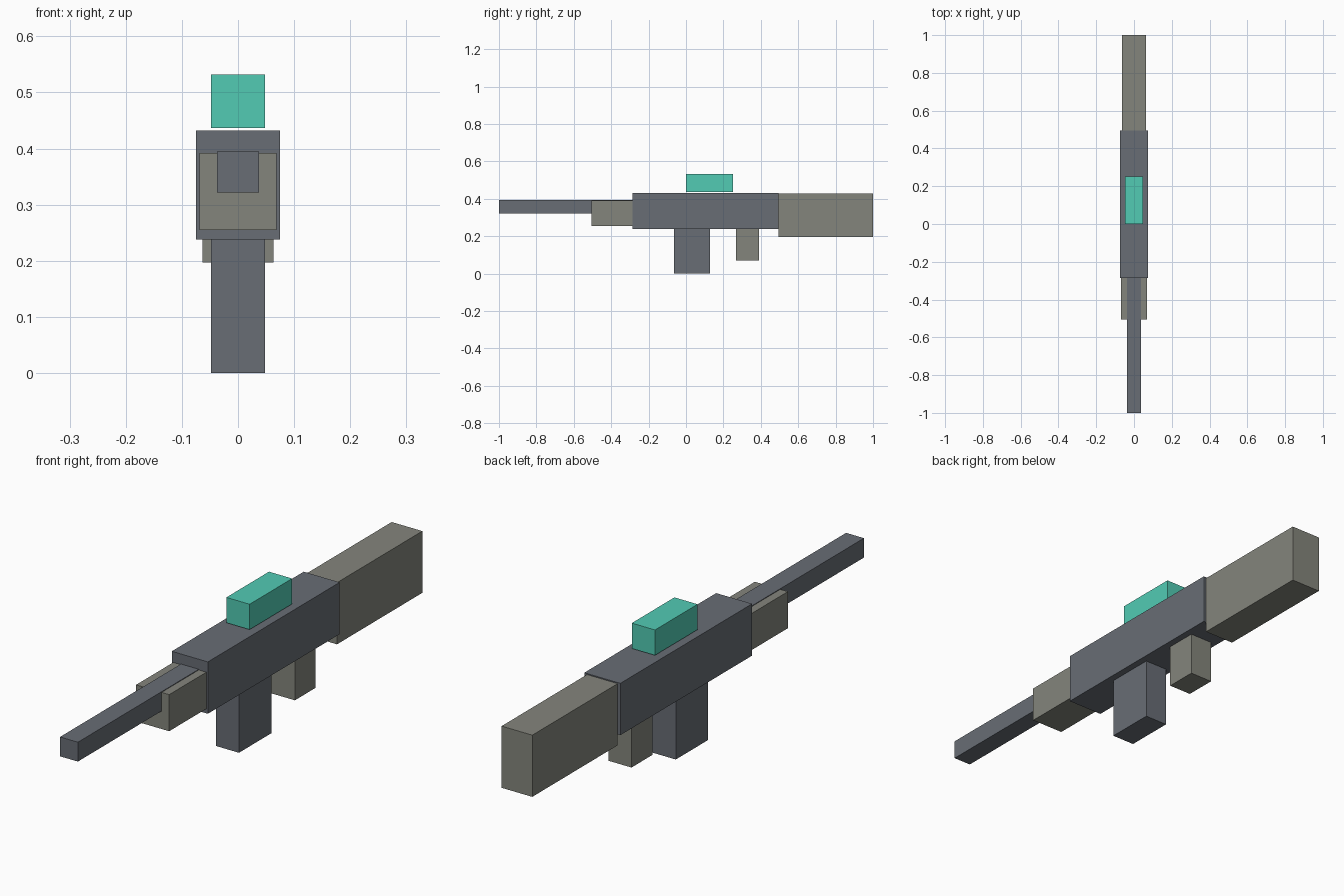
import bpy
import bmesh
from mathutils import Vector

cube = bpy.data.objects.get("Cube")
if cube:
    bpy.data.objects.remove(cube, do_unlink=True)


def material(name, rgb):
    mat = bpy.data.materials.new(name)
    mat.use_nodes = True
    colour = (*rgb, 1.0)
    mat.diffuse_color = colour
    mat.node_tree.nodes["Principled BSDF"].inputs["Base Color"].default_value = colour
    return mat


slate = material("slate grey", (0.138, 0.153, 0.178))
olive = material("olive grey", (0.231, 0.235, 0.202))
teal = material("teal", (0.084, 0.597, 0.456))


def box(name, half_width, y_range, z_range, mat):
    """Box centred on x = 0, spanning the given depth and height."""
    (y0, y1), (z0, z1) = y_range, z_range
    size = Vector((2 * half_width, y1 - y0, z1 - z0))
    bm = bmesh.new()
    bmesh.ops.create_cube(bm, size=1.0)
    bmesh.ops.scale(bm, vec=size, verts=bm.verts)
    mesh = bpy.data.meshes.new(name)
    bm.to_mesh(mesh)
    bm.free()
    mesh.materials.append(mat)
    obj = bpy.data.objects.new(name, mesh)
    obj.location = (0, (y0 + y1) / 2, (z0 + z1) / 2)
    bpy.context.collection.objects.link(obj)
    return obj


# Main body and the stock behind it
box("receiver", 0.0745, (-0.285, 0.495), (0.238, 0.432), slate)
box("stock", 0.0635, (0.495, 1.0), (0.197, 0.428), olive)

# Barrel lies just proud of the handguard top
box("handguard", 0.0685, (-0.505, -0.285), (0.255, 0.392), olive)
box("barrel", 0.037, (-1.0, -0.285), (0.322, 0.3945), slate)

# Parts below the body
box("magazine", 0.048, (-0.063, 0.129), (0.0, 0.238), slate)
box("grip", 0.048, (0.268, 0.391), (0.07, 0.238), olive)

# Sight floats a hair above the body
box("sight", 0.048, (0.0, 0.252), (0.437, 0.532), teal)
